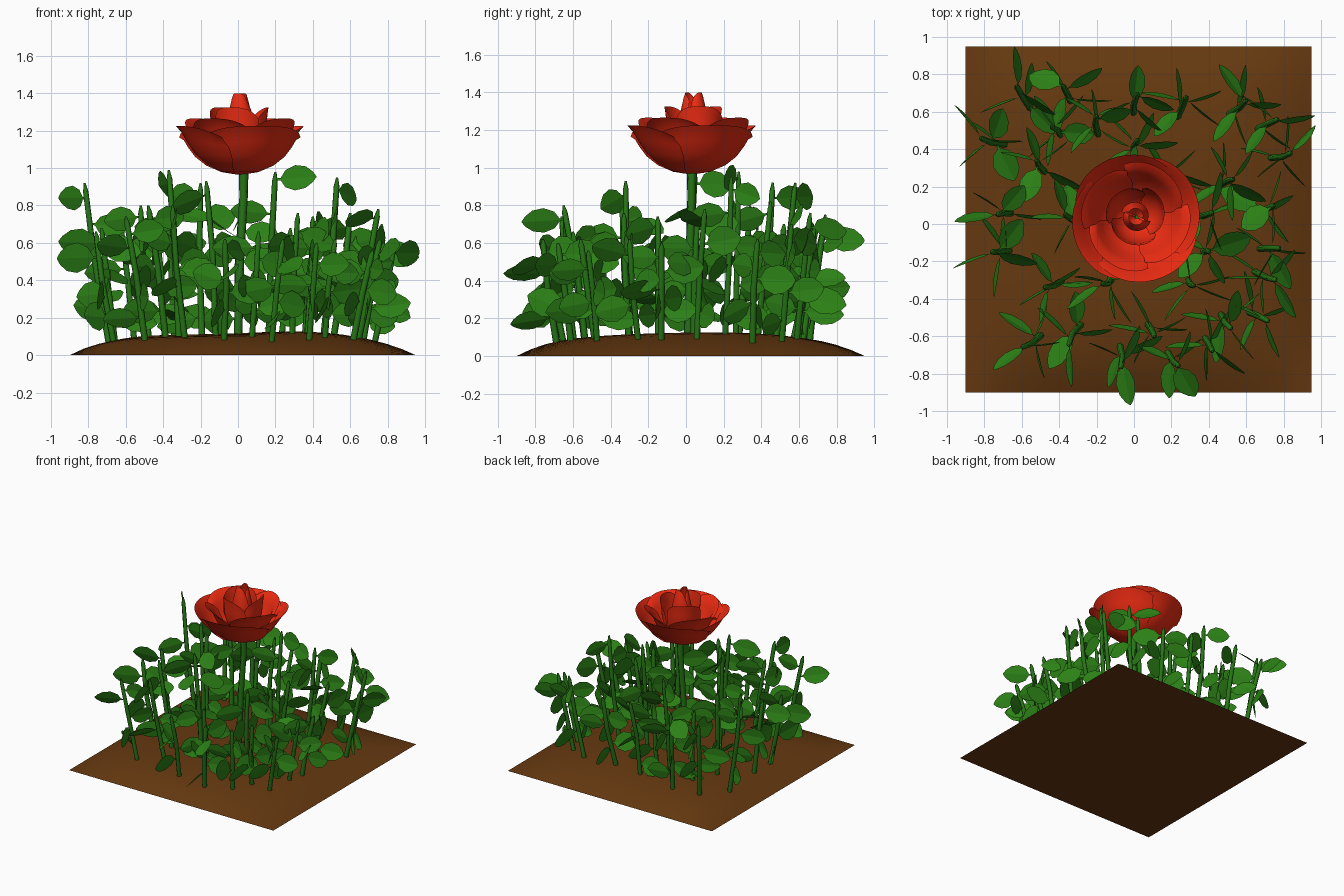
import bpy, bmesh, math, random
from mathutils import Vector

if "Cube" in bpy.data.objects:
    bpy.data.objects.remove(bpy.data.objects["Cube"])

random.seed(7)


def material(name, rgb):
    m = bpy.data.materials.new(name)
    m.diffuse_color = (*rgb, 1)
    m.use_nodes = True
    m.node_tree.nodes["Principled BSDF"].inputs["Base Color"].default_value = m.diffuse_color
    return m


RED = material("petal_red", (0.85, 0.025, 0.006))
GREEN = material("leaf_green", (0.025, 0.22, 0.008))
STEM = material("stem_green", (0.02, 0.18, 0.008))
EARTH = material("earth", (0.13, 0.04, 0.005))


def add(name, bm, mat, smooth=False):
    me = bpy.data.meshes.new(name)
    bm.to_mesh(me)
    bm.free()
    me.materials.append(mat)
    for p in me.polygons:
        p.use_smooth = smooth
    ob = bpy.data.objects.new(name, me)
    bpy.context.collection.objects.link(ob)
    return ob


def ground_height(x, y):
    u, v = (x - 0.025) / 0.925, (y - 0.025) / 0.925
    edge = max(0, (1 - u ** 4) * (1 - v ** 4))
    return edge * (0.115 + 0.012 * math.sin(4 * x + 1.3 * y) * math.cos(3 * y - x))


# soil mound with a flat underside
bm = bmesh.new()
bmesh.ops.create_grid(bm, x_segments=24, y_segments=24, size=0.925)
for v in bm.verts:
    v.co.x += 0.025
    v.co.y += 0.025
    v.co.z = ground_height(v.co.x, v.co.y)
bm.faces.new([bm.verts.new((0.025 + a * 0.925, 0.025 + b * 0.925, 0))
              for a, b in ((-1, -1), (-1, 1), (1, 1), (1, -1))])
add("soil_mound", bm, EARTH, True)

# stem tips: x, y, height
TIPS = [(-0.63, 0.74, 0.72), (-0.38, 0.74, 0.75), (-0.20, 0.58, 0.92), (0.02, 0.70, 0.72),
        (0.28, 0.68, 0.68), (0.60, 0.66, 0.76), (0.77, 0.56, 0.70), (0.84, 0.38, 0.62),
        (-0.82, 0.46, 0.92), (-0.52, 0.34, 0.80), (-0.44, 0.52, 0.70), (0.53, 0.24, 0.95),
        (0.75, 0.10, 0.78), (0.42, 0.06, 0.72), (-0.73, 0.05, 0.68), (-0.76, -0.15, 0.66),
        (-0.37, 0.05, 0.99), (-0.48, -0.34, 0.80), (-0.17, -0.32, 0.93), (0.40, -0.15, 0.74),
        (0.32, -0.33, 0.76), (0.76, -0.30, 0.62), (0.78, -0.13, 0.60), (0.72, -0.52, 0.56),
        (0.52, -0.56, 0.62), (0.42, -0.68, 0.60), (0.24, -0.76, 0.62), (0.11, -0.60, 0.66),
        (-0.07, -0.77, 0.62), (-0.35, -0.65, 0.80), (-0.60, -0.66, 0.74), (0.20, 0.28, 0.98),
        (0.02, 0.45, 0.82)]


def leaf(bm, root, ang, length, half):
    """Faceted oval leaf, mostly standing on edge."""
    e = random.gauss(-0.03, 0.16)
    tilt = math.radians(random.uniform(25, 50) if random.random() < 0.14 else random.gauss(80, 9))
    d = Vector((math.cos(ang) * math.cos(e), math.sin(ang) * math.cos(e), math.sin(e)))
    flat = Vector((-math.sin(ang), math.cos(ang), 0))
    side = flat * math.cos(tilt) + d.cross(flat) * math.sin(tilt)
    nor = d.cross(side)
    shape = [(0, 0.06), (0.14, 0.1), (0.26, 0.68), (0.5, 1), (0.75, 0.85), (0.92, 0.42), (1, 0.04)]
    rows = []
    for t, w in shape:
        mid = root + d * (t * length)
        fold = nor * (w * 0.008)
        rows.append([bm.verts.new(p) for p in
                     (mid - side * w * half + fold, mid, mid + side * w * half + fold)])
    for a, b in zip(rows, rows[1:]):
        for i in (0, 1):
            bm.faces.new((a[i], a[i + 1], b[i + 1], b[i]))


# stems (one bevelled curve) and leaves spiralling up each of them
cu = bpy.data.curves.new("stems", 'CURVE')
cu.dimensions = '3D'
cu.bevel_depth = 0.018
cu.bevel_resolution = 1
cu.use_fill_caps = True


def stem(points, radii):
    s = cu.splines.new('POLY')
    s.points.add(len(points) - 1)
    for q, p, r in zip(s.points, points, radii):
        q.co = (*p, 1)
        q.radius = r


bm = bmesh.new()
for x, y, h in TIPS:
    tip = Vector((x, y, h))
    bx, by = x * 0.86 + random.uniform(-.03, .03), y * 0.86 + random.uniform(-.03, .03)
    base = Vector((bx, by, ground_height(bx, by) - 0.03))
    bend = base.lerp(tip, 0.55) + Vector((random.uniform(-.012, .012), random.uniform(-.012, .012), 0))
    neck = bend.lerp(tip, 0.88)
    stem((base, bend, neck, tip), (1, 0.95, 0.85, 0.3))
    a = random.uniform(0, 6.28)
    n = 6 if h > 0.85 else 5
    for i in range(n):
        z = 0.22 + (h - 0.29) * i / (n - 1) + random.uniform(-.03, .03)
        f = (z - base.z) / (h - base.z)
        root = base.lerp(bend, f / 0.55) if f < 0.55 else bend.lerp(tip, (f - 0.55) / 0.45)
        a += 2.4 + random.uniform(-.3, .3)
        L = random.uniform(0.19, 0.25)
        for _ in range(24):
            end = root + Vector((math.cos(a), math.sin(a), 0)) * L
            if max(abs(end.x), abs(end.y)) < 0.995:
                break
            a += 0.4
        leaf(bm, root, a, L, random.uniform(0.06, 0.082))
add("leaves", bm, GREEN)

# flower stem
stem(((0.0, 0.01, 0.08), (0.01, 0.02, 0.5), (0.03, 0.03, 0.85), (0.03, 0.03, 0.99)),
     (1.3, 1.3, 1.3, 1.5))
ob = bpy.data.objects.new("stems", cu)
cu.materials.append(STEM)
bpy.context.collection.objects.link(ob)


# rose: rings of cupped petals around one centre
def petal(name, ang, span, profile, spiral, drop, centre):
    bm = bmesh.new()
    nu = 14
    rows = []
    for k, (r, z) in enumerate(profile):
        v = k / (len(profile) - 1)
        row = []
        for i in range(nu + 1):
            u = 2 * i / nu - 1
            a = ang + u * span / 2 * (0.75 + 0.25 * math.sin(math.pi * min(v, 0.8)))
            rr = r * (1 + spiral * u - 0.06 * v * u ** 4)
            row.append(bm.verts.new((centre[0] + rr * math.cos(a), centre[1] + rr * math.sin(a),
                                     z - drop * v ** 2 * abs(u) ** 3)))
        rows.append(row)
    for p, q in zip(rows, rows[1:]):
        for i in range(nu):
            bm.faces.new((p[i], p[i + 1], q[i + 1], q[i]))
    add(name, bm, RED, True)


OUTER = [(0.015, 0.965), (0.10, 0.98), (0.18, 1.02), (0.24, 1.075), (0.285, 1.14), (0.315, 1.19), (0.345, 1.225)]
MIDDLE = [(0.015, 0.98), (0.09, 1.01), (0.16, 1.07), (0.20, 1.13), (0.225, 1.19), (0.25, 1.235), (0.285, 1.265)]
INNER = [(0.015, 1.0), (0.08, 1.04), (0.12, 1.10), (0.14, 1.17), (0.145, 1.24), (0.15, 1.29), (0.155, 1.325)]
BUD = [(0.01, 1.05), (0.06, 1.10), (0.075, 1.18), (0.075, 1.26), (0.06, 1.33), (0.05, 1.375), (0.042, 1.40)]
RINGS = [("outer_petal", OUTER, 4, 2.2, 0.04, 0.06, 0.3, (0.01, 0.03)),
         ("middle_petal", MIDDLE, 4, 1.8, 0.06, 0.07, 1.0, (0.01, 0.04)),
         ("inner_petal", INNER, 3, 2.3, 0.08, 0.07, 0.2, (0.01, 0.045)),
         ("bud_petal", BUD, 2, 3.3, 0.12, 0.05, 1.2, (0.01, 0.04))]
for name, prof, n, span, spiral, drop, start, c in RINGS:
    for i in range(n):
        petal(f"{name}_{i + 1}", start + i * math.tau / n, span, prof, spiral, drop, c)
